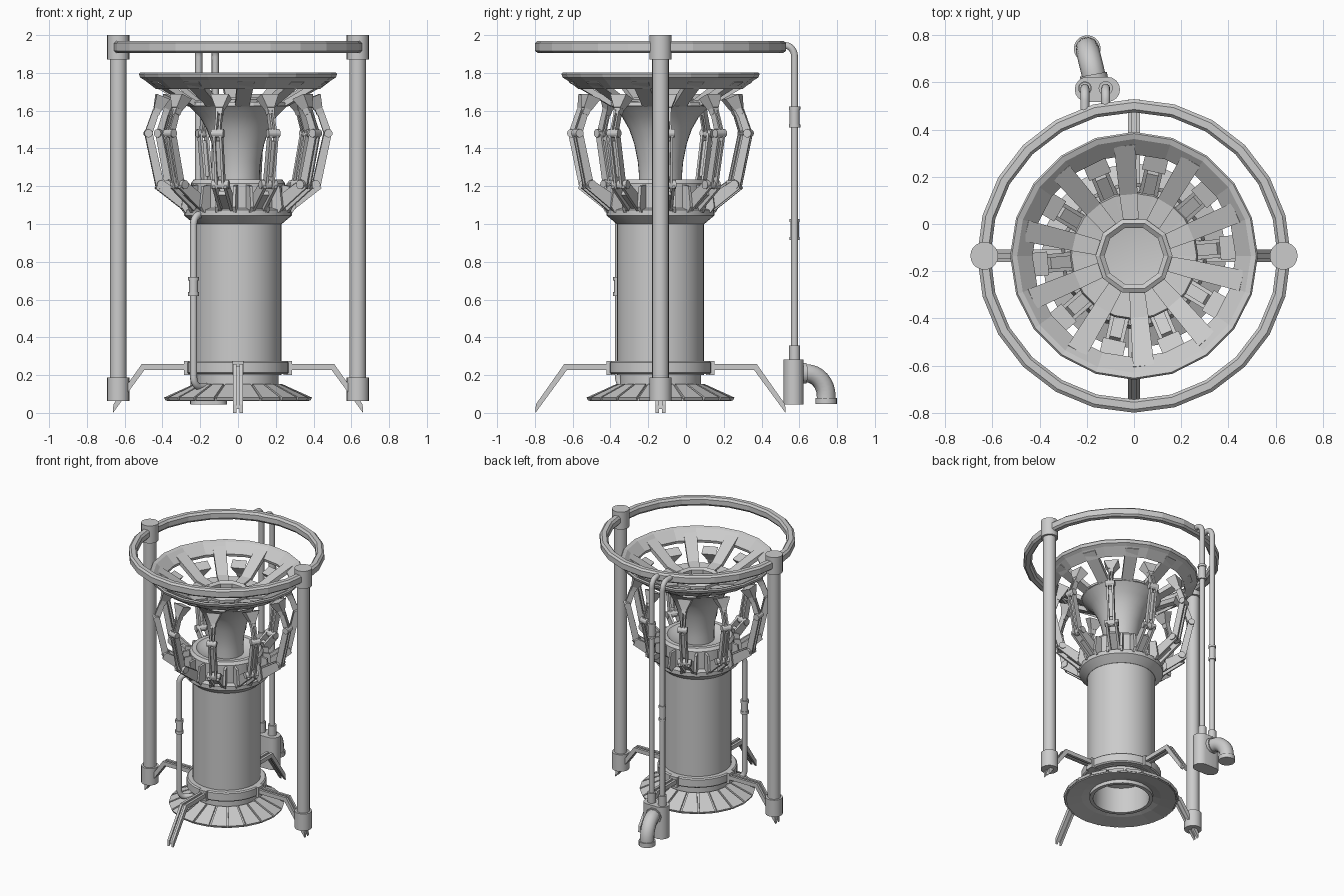
import bpy, bmesh, math
from math import sin, cos, pi, radians
from mathutils import Vector, Matrix

if "Cube" in bpy.data.objects:
    bpy.data.objects.remove(bpy.data.objects["Cube"])

CY = -0.135  # y of the main axis


def add_object(name, mesh, angle=0.0, loc=(0, CY, 0), smooth=None):
    ob = bpy.data.objects.new(name, mesh)
    bpy.context.collection.objects.link(ob)
    ob.location = loc
    ob.rotation_euler.z = angle
    if smooth:
        bpy.ops.object.select_all(action='DESELECT')
        ob.select_set(True)
        bpy.context.view_layer.objects.active = ob
        bpy.ops.object.shade_smooth_by_angle(angle=radians(smooth))
    return ob


def finish(bm, name):
    bmesh.ops.remove_doubles(bm, verts=bm.verts, dist=1e-5)
    bmesh.ops.recalc_face_normals(bm, faces=bm.faces)
    me = bpy.data.meshes.new(name)
    bm.to_mesh(me)
    bm.free()
    return me


def lathe(name, profile, n=32, loc=(0, CY, 0), smooth=30, start=0.0):
    """Revolve a closed (r, z) profile around z."""
    bm = bmesh.new()
    rings = []
    for i in range(n):
        a = start + 2 * pi * i / n
        rings.append([bm.verts.new((r * cos(a), r * sin(a), z)) for r, z in profile])
    m = len(profile)
    for i in range(n):
        A, B = rings[i], rings[(i + 1) % n]
        for j in range(m):
            k = (j + 1) % m
            if profile[j][0] or profile[k][0]:
                bm.faces.new((A[j], B[j], B[k], A[k]))
    bmesh.ops.dissolve_degenerate(bm, dist=1e-6, edges=bm.edges)
    return add_object(name, finish(bm, name), loc=loc, smooth=smooth)


def cyl(name, x, y, z0, z1, r, n=16):
    return lathe(name, [(0, z0), (r, z0), (r, z1), (0, z1)], n, (x, y, 0))


def prism(bm, pts, y0, y1):
    """Extrude an (r, z) polygon from y0 to y1."""
    a = [bm.verts.new((r, y0, z)) for r, z in pts]
    b = [bm.verts.new((r, y1, z)) for r, z in pts]
    bm.faces.new(a)
    bm.faces.new(b[::-1])
    for i in range(len(pts)):
        j = (i + 1) % len(pts)
        bm.faces.new((a[i], b[i], b[j], a[j]))


def beam(bm, p, q, t0, t1, w0, w1, y=0.0):
    """Tapered bar from p to q in the (r, z) plane."""
    p, q = Vector(p), Vector(q)
    d = (q - p).normalized()
    n = Vector((-d.y, d.x))
    ends = []
    for c, t, w in ((p, t0, w0), (q, t1, w1)):
        u, v = c + n * t / 2, c - n * t / 2
        ends.append([bm.verts.new(k) for k in ((u.x, y - w / 2, u.y), (u.x, y + w / 2, u.y),
                                               (v.x, y + w / 2, v.y), (v.x, y - w / 2, v.y))])
    a, b = ends
    bm.faces.new(a)
    bm.faces.new(b[::-1])
    for i in range(4):
        j = (i + 1) % 4
        bm.faces.new((a[i], b[i], b[j], a[j]))


def pin(bm, c, r, length, n=12):
    prism(bm, [(c[0] + r * cos(2 * pi * i / n), c[1] + r * sin(2 * pi * i / n)) for i in range(n)],
          -length / 2, length / 2)


def radial(name, bm, count, start):
    me = finish(bm, name)
    for i in range(count):
        add_object(f"{name}_{i + 1}", me, radians(start) + 2 * pi * i / count)


def tube(name, pts, r):
    cu = bpy.data.curves.new(name, 'CURVE')
    cu.dimensions = '3D'
    cu.bevel_depth, cu.bevel_resolution, cu.use_fill_caps = r, 3, True
    sp = cu.splines.new('POLY')
    sp.points.add(len(pts) - 1)
    for p, c in zip(sp.points, pts):
        p.co = (*c, 1)
    bpy.context.collection.objects.link(bpy.data.objects.new(name, cu))


def bend(a, corner, b, n=6):
    """Rounded corner from a to b."""
    a, c, b = Vector(a), Vector(corner), Vector(b)
    return [a + (c - a) * sin(t * pi / 2 / n) + (b - c) * (1 - cos(t * pi / 2 / n)) for t in range(n + 1)]


# Central column, hollow underneath, with base band
lathe("column", [(0, .30), (.19, .26), (.19, .07), (.215, .07), (.215, .2), (.23, .2), (.23, 1.03), (0, 1.03)], 40)
lathe("base_band", [(.22, .205), (.262, .205), (.27, .213), (.27, .267), (.262, .275), (.22, .275)], 32)

# Flared base skirt with raised panels
lathe("skirt", [(.2, .145), (.225, .145), (.375, .076), (.375, .062), (.27, .08), (.2, .1)], 20, smooth=None)
bm = bmesh.new()
beam(bm, (.225, .146), (.384, .073), .018, .018, .06, .108)
radial("skirt_panel", bm, 20, 9)

# Collar under the horn
lathe("collar", [(.2, 1.0), (.232, 1.0), (.285, 1.045), (.285, 1.075), (.25, 1.085), (.25, 1.215), (.235, 1.235),
                 (.205, 1.235), (.18, 1.215), (.1, 1.2)], 32)

# Horn
lathe("horn", [(.115, 1.19), (.114, 1.26), (.12, 1.33), (.138, 1.42), (.165, 1.5), (.205, 1.57), (.262, 1.625),
               (.25, 1.635), (0, 1.57), (0, 1.19)], 32, smooth=40)

# Dish: rim band, inner floor, centre lip and spokes
lathe("dish_rim", [(.43, 1.735), (.495, 1.795), (.518, 1.803), (.525, 1.795), (.518, 1.775), (.495, 1.762),
                   (.435, 1.715)], 20, smooth=None)
lathe("dish_floor", [(.15, 1.60), (.15, 1.63), (.265, 1.645), (.272, 1.625)], 20, smooth=None)
lathe("dish_lip", [(.125, 1.57), (.125, 1.655), (.145, 1.67), (.163, 1.66), (.163, 1.60)], 10, smooth=None)
bm = bmesh.new()
beam(bm, (.155, 1.633), (.265, 1.645), .022, .022, .065, .078)
beam(bm, (.255, 1.635), (.475, 1.762), .03, .03, .075, .09)
radial("dish_spoke", bm, 10, 23)

# Ten folding arms
bm = bmesh.new()
for s in (-1, 1):
    prism(bm, [(.23, 1.07), (.285, 1.06), (.305, 1.09), (.29, 1.2), (.23, 1.21)], s * .04, s * .056)
    beam(bm, (.265, 1.1), (.425, 1.212), .075, .055, .016, .016, s * .031)
    beam(bm, (.412, 1.19), (.478, 1.49), .045, .04, .013, .013, s * .018)
    beam(bm, (.478, 1.475), (.435, 1.6), .04, .035, .01, .01, s * .01)
beam(bm, (.25, 1.09), (.36, 1.165), .03, .025, .05, .05)
beam(bm, (.425, 1.25), (.467, 1.44), .014, .014, .03, .03)
pin(bm, (.41, 1.208), .024, .092)
pin(bm, (.478, 1.48), .022, .066)
beam(bm, (.438, 1.58), (.425, 1.615), .035, .04, .034, .04)
beam(bm, (.426, 1.61), (.4, 1.675), .045, .075, .04, .1)
radial("arm", bm, 10, 5)

# Four bent legs made of two rails with a web
bm = bmesh.new()
leg = [(.22, .258), (.51, .258), (.66, .045), (.662, 0), (.495, .228), (.22, .228)]
web = [(.22, .248), (.505, .248), (.655, .035), (.657, .02), (.497, .236), (.22, .236)]
for s in (-1, 1):
    prism(bm, leg, s * .008, s * .026)
prism(bm, web, -.01, .01)
prism(bm, [(.24, .2), (.285, .2), (.285, .275), (.24, .275)], -.03, .03)
radial("leg", bm, 4, 0)

# Poles and top ring
for side, x in (("left", -.634), ("right", .634)):
    cyl(f"{side}_pole", x, CY, .08, 1.95, .044, 20)
    cyl(f"{side}_pole_cap", x, CY, 1.87, 2.0, .059, 20)
    cyl(f"{side}_pole_foot", x, CY, .062, .187, .059, 20)
lathe("top_ring", [(.608, 1.92), (.62, 1.905), (.65, 1.905), (.664, 1.917), (.664, 1.958), (.65, 1.97),
                   (.62, 1.97), (.608, 1.955)], 24, smooth=None)

# Feed pipe at the front left of the column
PX, PY = -.235, -.357
tube("feed_pipe", [(-.17, -.29, .14)] + bend((-.205, -.325, .14), (PX, PY, .14), (PX, PY, .19))
     + bend((PX, PY, 1.0), (PX, PY, 1.045), (-.205, -.325, 1.05)) + [(-.16, -.28, 1.05)], .019)
cyl("feed_coupling", PX, PY, .63, .71, .024)
for z in (.62, .7):
    cyl("feed_coupling_flange", PX, PY, z, z + .02, .029)

# Twin drain pipes behind
for name, x, zc, r in (("left", -.208, .97, .022), ("right", -.12, 1.565, .026)):
    y = .575
    tube(f"{name}_drain_pipe", [(x, y, .25)] + bend((x, y, 1.885), (x, y, 1.945), (x, y - .05, 1.945))
         + [(x, .47, 1.945)], .019)
    cyl(f"{name}_drain_coupling", x, y, zc - .05, zc + .05, r)
    for z in (zc - .055, zc + .04):
        cyl(f"{name}_coupling_flange", x, y, z, z + .017, r + .004)
    cyl(f"{name}_drain_socket", x, y, .27, .357, .029)

# Rounded drain box
bm = bmesh.new()
outline = []
for cx, a0 in ((-.112, -90), (-.198, 90)):
    for i in range(9):
        a = radians(a0 + 22.5 * i)
        outline.append((cx + .053 * cos(a), .57 + .053 * sin(a), .045))
f = bm.faces.new([bm.verts.new(p) for p in outline])
top = bmesh.ops.extrude_face_region(bm, geom=[f])
bmesh.ops.translate(bm, vec=(0, 0, .238), verts=[v for v in top['geom'] if isinstance(v, bmesh.types.BMVert)])
add_object("drain_box", finish(bm, "drain_box"), loc=(0, 0, 0), smooth=35)

# Drain elbow with flanges
tube("drain_elbow", [(-.165, .59, .21)] + bend((-.172, .635, .21), (-.198, .742, .21), (-.198, .742, .09), 8)
     + [(-.198, .742, .05)], .05)
tube("elbow_flange", [(-.168, .612, .21), (-.172, .634, .21)], .058)
cyl("drain_mouth", -.198, .742, .047, .08, .057, 20)
